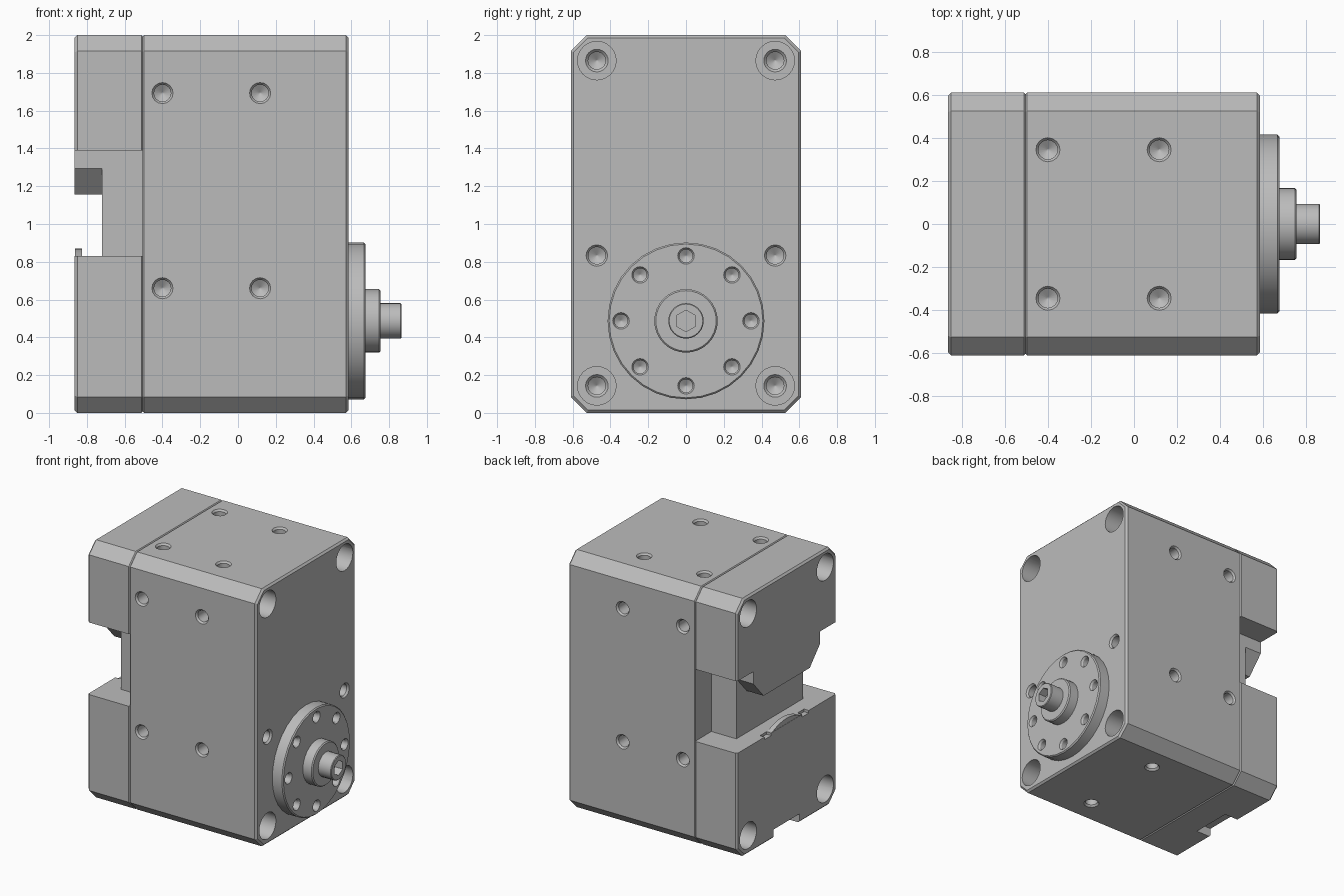
import bpy, bmesh, math
from mathutils import Vector

if "Cube" in bpy.data.objects:
    bpy.data.objects.remove(bpy.data.objects["Cube"], do_unlink=True)

grey = bpy.data.materials.new("machined_grey")
grey.use_nodes = True
GREY = (0.5, 0.5, 0.5, 1)
grey.diffuse_color = GREY
grey.node_tree.nodes["Principled BSDF"].inputs["Base Color"].default_value = GREY


def make(name, bm):
    bmesh.ops.recalc_face_normals(bm, faces=bm.faces)
    mesh = bpy.data.meshes.new(name)
    bm.to_mesh(mesh)
    bm.free()
    mesh.materials.append(grey)
    ob = bpy.data.objects.new(name, mesh)
    bpy.context.collection.objects.link(ob)
    return ob


def add_prism(bm, outline, x0, x1):
    """Extrude a (y, z) outline along x."""
    a, b = ([bm.verts.new((x, y, z)) for y, z in outline] for x in (x0, x1))
    bm.faces.new(a)
    bm.faces.new(b)
    for i in range(len(a)):
        bm.faces.new((a[i - 1], a[i], b[i], b[i - 1]))


def add_box(bm, x0, x1, y0, y1, z0, z1):
    add_prism(bm, [(y0, z0), (y1, z0), (y1, z1), (y0, z1)], x0, x1)


def add_lathe(bm, profile, origin, axis, segs=24):
    """Spin (radius, distance) pairs round an axis, capped at both ends."""
    turn = Vector(axis).to_track_quat('Z', 'Y')
    rings = []
    for r, d in profile:
        ring = []
        for i in range(segs):
            a = math.pi / 2 + math.tau * i / segs
            p = Vector((r * math.cos(a), r * math.sin(a), d))
            ring.append(bm.verts.new(Vector(origin) + turn @ p))
        rings.append(ring)
    bm.faces.new(rings[0])
    bm.faces.new(rings[-1])
    for a, b in zip(rings, rings[1:]):
        for i in range(segs):
            bm.faces.new((a[i - 1], a[i], b[i], b[i - 1]))


def add_hole(bm, origin, axis, r, depth=0.14):
    """Countersunk drilled hole; axis points out of the part."""
    core = r * 0.8
    add_lathe(bm, [(r, 0.02), (r, 0), (core, -0.014), (core, -depth),
                   (0.003, -depth - core * 0.6)], origin, axis, 16)


def add_counterbore(bm, origin, axis):
    add_lathe(bm, [(0.102, 0.02), (0.102, -0.2), (0.06, -0.2), (0.046, -0.215),
                   (0.046, -0.27), (0.003, -0.3)], origin, axis)


def cut(ob, bm):
    """Subtract a temporary cutter and bake the result."""
    cutter = make("cutter", bm)
    cutter.hide_render = True
    mod = ob.modifiers.new("cut", 'BOOLEAN')
    mod.operation, mod.solver, mod.object = 'DIFFERENCE', 'EXACT', cutter
    graph = bpy.context.evaluated_depsgraph_get()
    ob.data = bpy.data.meshes.new_from_object(ob.evaluated_get(graph))
    ob.modifiers.clear()
    bpy.data.objects.remove(cutter, do_unlink=True)


def block(name, x0, x1, bevel0, bevel1):
    """Housing section with chamfered long edges and eased ends."""
    w, c, h = 0.61, 0.085, 2.0
    outline = [(-w + c, 0), (w - c, 0), (w, c), (w, h - c),
               (w - c, h), (-w + c, h), (-w, h - c), (-w, c)]
    bm = bmesh.new()
    add_prism(bm, outline, x0, x1)
    for x, size in ((x0, bevel0), (x1, bevel1)):
        rim = [e for e in bm.edges if all(abs(v.co.x - x) < 1e-5 for v in e.verts)]
        bmesh.ops.bevel(bm, geom=rim, offset=size, segments=1, affect='EDGES')
    return make(name, bm)


SIDES = (-1, 1)
BACK, SEAM, FACE = -0.865, -0.505, 0.585
AXIS_Z = 0.487

# Main housing with its mounting holes
housing = block("main_housing", SEAM, FACE, 0.007, 0.014)
bm = bmesh.new()
for s in SIDES:
    for z in (0.143, 1.865):
        add_counterbore(bm, (FACE, s * 0.472, z), (1, 0, 0))
    add_hole(bm, (FACE, s * 0.472, 0.833), (1, 0, 0), 0.057)
    for x in (-0.4, 0.117):
        for z in (0.66, 1.693):
            add_hole(bm, (x, s * 0.61, z), (0, s, 0), 0.056)
        add_hole(bm, (x, s * 0.345, 2), (0, 0, 1), 0.056)
    add_hole(bm, (0.117, s * 0.345, 0), (0, 0, -1), 0.056)
cut(housing, bm)

# Rear housing: side recesses, then the cross slot under the tapered tab
rear = block("rear_housing", BACK, SEAM, 0.014, 0.007)
bm = bmesh.new()
for s in SIDES:
    y0, y1 = sorted((s * 0.41, s * 0.8))
    add_box(bm, -1, -0.4, y0, y1, 0.83, 1.39)
cut(rear, bm)
bm = bmesh.new()
add_prism(bm, [(-0.5, 0.83), (0.5, 0.83), (0.5, 1.295), (0.41, 1.295), (0.283, 1.155),
               (-0.283, 1.155), (-0.41, 1.295), (-0.5, 1.295)], -1, -0.72)
cut(rear, bm)

# Rear corner counterbores, bottom pocket and small reliefs beside the rim
bm = bmesh.new()
for s in SIDES:
    for z in (0.143, 1.865):
        add_counterbore(bm, (BACK, s * 0.472, z), (-1, 0, 0))
    y0, y1 = sorted((s * 0.19, s * 0.27))
    add_box(bm, -1, -0.825, y0, y1, 0.81, 0.9)
add_box(bm, -1, -0.735, -0.16, 0.16, -0.1, 0.07)
cut(rear, bm)

# Curved rim rising from the lower rear ledge
bm = bmesh.new()
arc = [(0.384 * math.sin(a), AXIS_Z + 0.384 * math.cos(a))
       for a in (math.radians(-28 + 7 * i) for i in range(9))]
add_prism(bm, [(-0.18, 0.8)] + arc + [(0.18, 0.8)], BACK + 0.002, -0.825)
rim = make("rear_rim", bm)

# Output flange with a ring of eight bolt holes
center = (0, 0, AXIS_Z)
bm = bmesh.new()
add_lathe(bm, [(0.415, 0.57), (0.415, 0.667), (0.407, 0.675)], center, (1, 0, 0), 32)
flange = make("output_flange", bm)
bm = bmesh.new()
for i in range(8):
    a = math.tau * i / 8
    add_hole(bm, (0.675, 0.344 * math.cos(a), AXIS_Z + 0.344 * math.sin(a)),
             (1, 0, 0), 0.044, 0.06)
cut(flange, bm)

# Hub and shaft
bm = bmesh.new()
add_lathe(bm, [(0.168, 0.66), (0.168, 0.747), (0.16, 0.755)], center, (1, 0, 0), 32)
hub = make("shaft_hub", bm)
bm = bmesh.new()
add_lathe(bm, [(0.094, 0.74), (0.094, 0.86), (0.089, 0.865)], center, (1, 0, 0), 24)
shaft = make("output_shaft", bm)
bm = bmesh.new()
add_lathe(bm, [(0.057, 0.8), (0.057, 0.9)], center, (1, 0, 0), 6)
cut(shaft, bm)

# Smooth the round walls, keep the edges sharp
parts = [housing, rear, rim, flange, hub, shaft]
bpy.ops.object.select_all(action='DESELECT')
for ob in parts:
    ob.select_set(True)
bpy.context.view_layer.objects.active = housing
bpy.ops.object.shade_smooth_by_angle(angle=math.radians(28))
